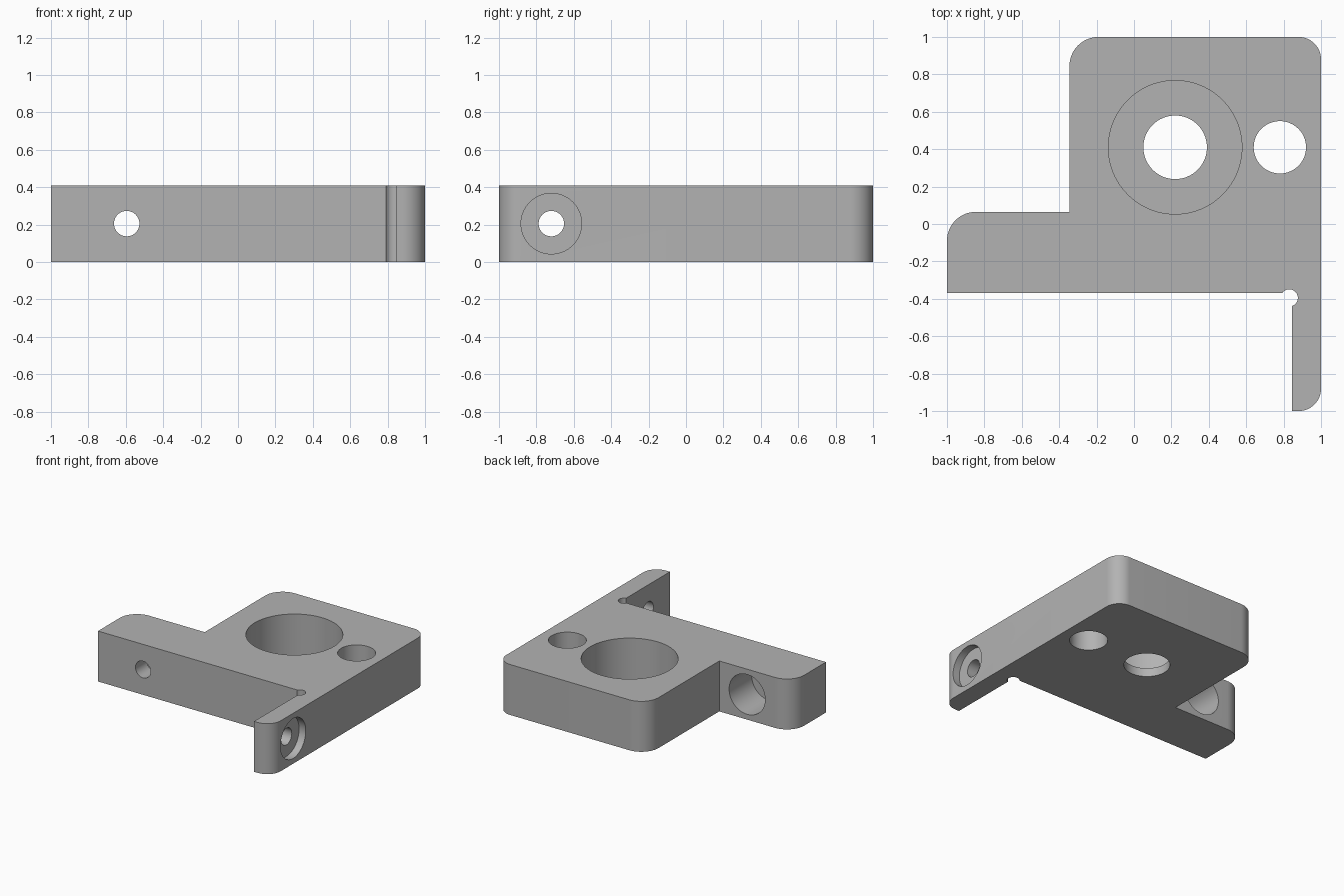
import bpy, bmesh, math
from mathutils import Vector

if "Cube" in bpy.data.objects:
    bpy.data.objects.remove(bpy.data.objects["Cube"], do_unlink=True)

H = 0.41
MID = H / 2

grey = bpy.data.materials.new("machined grey")
grey.use_nodes = True
grey.diffuse_color = (0.45, 0.45, 0.45, 1)
grey.node_tree.nodes["Principled BSDF"].inputs["Base Color"].default_value = (0.45, 0.45, 0.45, 1)


def rounded(points, steps=14):
    """Outline from (x, y, corner radius) points with square corners."""
    out = []
    for i, (x, y, r) in enumerate(points):
        p = Vector((x, y))
        if not r:
            out.append(p)
            continue
        a = (Vector(points[i - 1][:2]) - p).normalized()
        b = (Vector(points[(i + 1) % len(points)][:2]) - p).normalized()
        c = p + (a + b) * r
        for k in range(steps + 1):
            t = k / steps * math.pi / 2
            out.append(c - b * r * math.cos(t) - a * r * math.sin(t))
    return out


def extrude_outline(name, outline, height):
    bm = bmesh.new()
    face = bm.faces.new([bm.verts.new((p.x, p.y, 0)) for p in outline])
    top = bmesh.ops.extrude_face_region(bm, geom=[face])["geom"]
    bmesh.ops.translate(bm, vec=(0, 0, height),
                        verts=[v for v in top if isinstance(v, bmesh.types.BMVert)])
    bmesh.ops.recalc_face_normals(bm, faces=bm.faces)
    mesh = bpy.data.meshes.new(name)
    bm.to_mesh(mesh)
    bm.free()
    obj = bpy.data.objects.new(name, mesh)
    mesh.materials.append(grey)
    bpy.context.collection.objects.link(obj)
    return obj


def drill(target, start, end, radius, sides=64):
    """Cut a cylinder running from start to end out of the target."""
    start, end = Vector(start), Vector(end)
    axis = end - start
    bpy.ops.mesh.primitive_cylinder_add(
        vertices=sides, radius=radius, depth=axis.length, location=(start + end) / 2,
        rotation=axis.to_track_quat('Z', 'Y').to_euler())
    cutter = bpy.context.object
    cutter.hide_render = True
    cutter.data.materials.append(grey)
    mod = target.modifiers.new("hole", 'BOOLEAN')
    mod.operation = 'DIFFERENCE'
    mod.solver = 'EXACT'
    mod.object = cutter
    bpy.context.view_layer.objects.active = target
    bpy.ops.object.modifier_apply(modifier=mod.name)
    bpy.data.objects.remove(cutter, do_unlink=True)


# Bracket body: square block, side arm and thin front plate
body = extrude_outline("bracket_body", rounded([
    (-1, -0.37, 0), (0.845, -0.37, 0), (0.845, -1, 0), (1, -1, 0.12),
    (1, 1, 0.12), (-0.345, 1, 0.155), (-0.345, 0.065, 0), (-1, 0.065, 0.155)]), H)

# Main bore with a deep counterbore from the top
drill(body, (0.22, 0.41, -0.1), (0.22, 0.41, H + 0.1), 0.17)
drill(body, (0.22, 0.41, 0.07), (0.22, 0.41, H + 0.1), 0.357, 96)
# Plain side bore
drill(body, (0.78, 0.41, -0.1), (0.78, 0.41, H + 0.1), 0.14)
# Relief in the inner corner
drill(body, (0.83, -0.395, -0.1), (0.83, -0.395, H + 0.1), 0.046, 40)
# Arm screw hole, counterbored from the back
drill(body, (-0.595, -0.5, MID), (-0.595, 0.2, MID), 0.068, 48)
drill(body, (-0.595, -0.225, MID), (-0.595, 0.2, MID), 0.162)
# Plate screw hole, counterbored from the outer side
drill(body, (0.7, -0.72, MID), (1.1, -0.72, MID), 0.068, 48)
drill(body, (0.94, -0.72, MID), (1.1, -0.72, MID), 0.162)

bpy.ops.object.select_all(action='DESELECT')
body.select_set(True)
bpy.context.view_layer.objects.active = body
bpy.ops.object.shade_smooth_by_angle(angle=math.radians(30))
